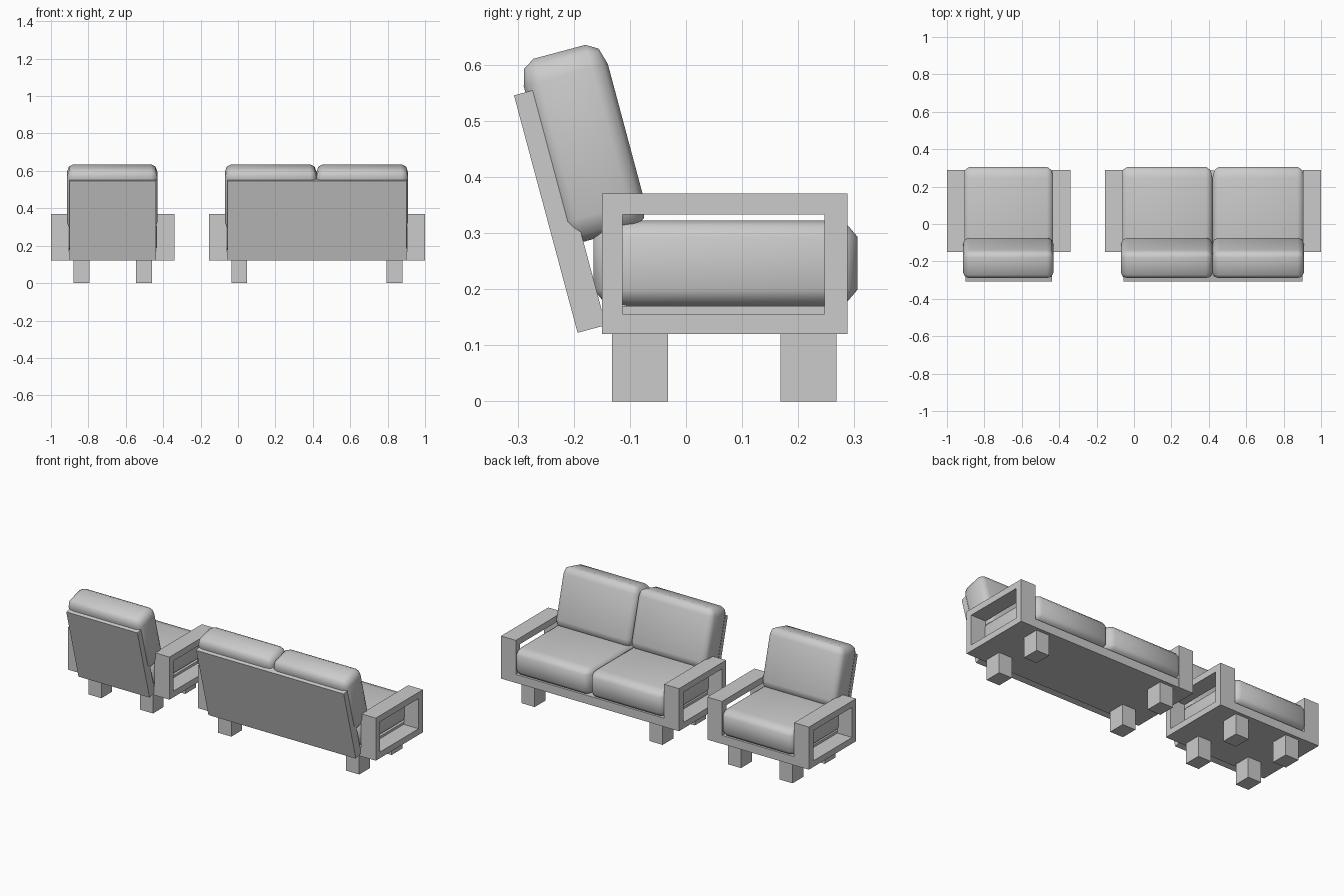
import bpy, bmesh
from math import radians, sin, cos
from mathutils import Matrix, Vector

cube = bpy.data.objects.get("Cube")
if cube:
    bpy.data.objects.remove(cube)

grey = bpy.data.materials.new("plain grey")
grey.use_nodes = True
COLOUR = (0.6, 0.6, 0.6, 1)
grey.diffuse_color = COLOUR
grey.node_tree.nodes["Principled BSDF"].inputs["Base Color"].default_value = COLOUR

TILT = radians(15)


def finish(name, bm, smooth=False):
    mesh = bpy.data.meshes.new(name)
    bmesh.ops.recalc_face_normals(bm, faces=bm.faces)
    for f in bm.faces:
        f.smooth = smooth
    bm.to_mesh(mesh)
    bm.free()
    mesh.materials.append(grey)
    obj = bpy.data.objects.new(name, mesh)
    bpy.context.collection.objects.link(obj)
    return obj


def box(name, x, y, z):
    """Box from its (low, high) range on each axis."""
    bm = bmesh.new()
    bmesh.ops.create_cube(bm, size=1)
    for v in bm.verts:
        v.co = [(a + b) / 2 + c * (b - a) for (a, b), c in zip((x, y, z), v.co)]
    return finish(name, bm)


def lean(obj):
    """Tilt a part backwards about the x axis."""
    obj.matrix_world = Matrix.Rotation(TILT, 4, 'X')


def cushion(name, x, y, z, proportions):
    """Rounded box; the rounding stretches along with the cushion."""
    bm = bmesh.new()
    bmesh.ops.create_cube(bm, size=1)
    bmesh.ops.scale(bm, vec=proportions, verts=bm.verts)
    bmesh.ops.bevel(bm, geom=bm.edges[:], offset=1, segments=2, profile=0.5,
                    affect='EDGES')
    for v in bm.verts:
        v.co = [(a + b) / 2 + c / p * (b - a)
                for (a, b), c, p in zip((x, y, z), v.co, proportions)]
    return finish(name, bm, smooth=True)


def arm(name, x0, x1):
    """Rectangular side frame with an open middle."""
    outer = [(-0.15, 0.12), (0.288, 0.12), (0.288, 0.37), (-0.15, 0.37)]
    inner = [(-0.113, 0.156), (0.247, 0.156), (0.247, 0.333), (-0.113, 0.333)]
    bm = bmesh.new()
    o = [bm.verts.new((x0, *p)) for p in outer]
    i = [bm.verts.new((x0, *p)) for p in inner]
    ring = [bm.faces.new((o[k], o[k - 1], i[k - 1], i[k])) for k in range(4)]
    ext = bmesh.ops.extrude_face_region(bm, geom=ring, use_keep_orig=True)
    moved = [g for g in ext["geom"] if isinstance(g, bmesh.types.BMVert)]
    bmesh.ops.translate(bm, vec=(x1 - x0, 0, 0), verts=moved)
    return finish(name, bm)


def seat_unit(name, x0, x1, seats, leg_inset):
    """Armchair or sofa filling x0..x1, open towards +y."""
    a, b = x0 + 0.096, x1 - 0.096
    arm(name + "_right_arm", x0, a)
    arm(name + "_left_arm", b, x1)
    box(name + "_base", (a, b), (-0.15, 0.287), (0.12, 0.17))
    lean(box(name + "_back_panel", (a + 0.003, b - 0.003),
             (-0.155, -0.103), (0.168, 0.606)))

    # Legs
    for side, lx in (("right", x0 + leg_inset), ("left", x1 - leg_inset - 0.085)):
        for end, ly in (("front", -0.132), ("rear", 0.168)):
            box(f"{name}_{end}_{side}_leg", (lx, lx + 0.085),
                (ly, ly + 0.1), (0, 0.12))

    # Cushions
    start, stop = a - 0.01, b + 0.005
    width = (stop - start) / seats
    for k in range(seats):
        x = (start + k * width, start + (k + 1) * width)
        cushion(f"{name}_seat_cushion_{k + 1}", x, (-0.165, 0.306),
                (0.17, 0.322), (14, 7.9, 5.2))
        lean(cushion(f"{name}_back_cushion_{k + 1}", x, (-0.134, 0.021),
                     (0.322, 0.66), (14, 5.2, 7.9)))


seat_unit("armchair", -1, -0.34, 1, 0.12)
seat_unit("sofa", -0.156, 1, 2, 0.12)
